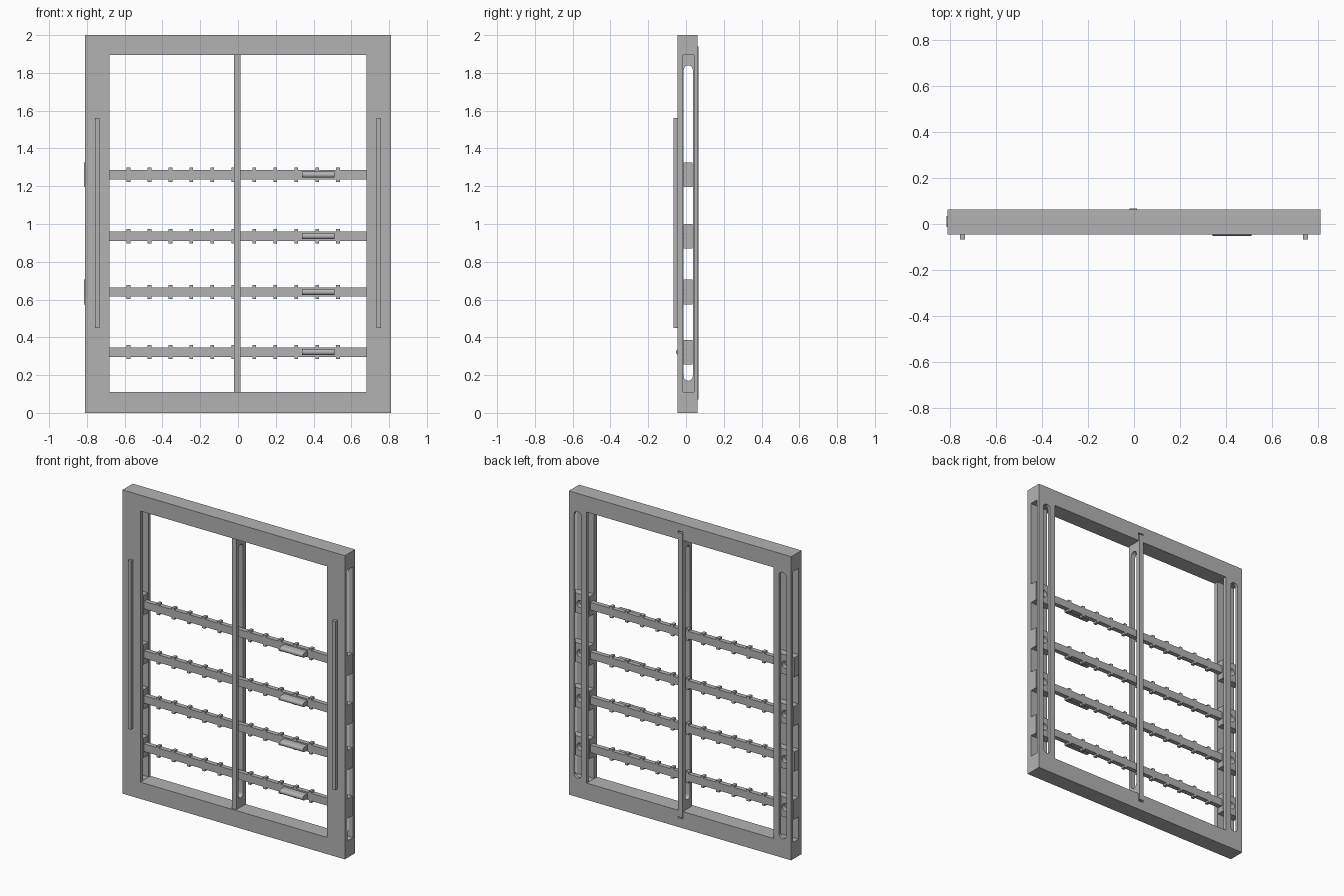
import bpy, bmesh, math

if "Cube" in bpy.data.objects:
    bpy.data.objects.remove(bpy.data.objects["Cube"])

grey = bpy.data.materials.new("plain_grey")
grey.diffuse_color = (0.45, 0.45, 0.45, 1)
grey.use_nodes = True
grey.node_tree.nodes["Principled BSDF"].inputs["Base Color"].default_value = grey.diffuse_color


def prism(name, profile, axis, a, b):
    """Extrude a closed 2D profile along x or y from a to b."""
    bm = bmesh.new()
    if axis == "x":
        verts = [bm.verts.new((a, u, v)) for u, v in profile]
        move = (b - a, 0, 0)
    else:
        verts = [bm.verts.new((u, a, v)) for u, v in profile]
        move = (0, b - a, 0)
    face = bm.faces.new(verts)
    ext = bmesh.ops.extrude_face_region(bm, geom=[face])
    bmesh.ops.translate(bm, vec=move,
                        verts=[g for g in ext["geom"] if isinstance(g, bmesh.types.BMVert)])
    bmesh.ops.recalc_face_normals(bm, faces=bm.faces)
    mesh = bpy.data.meshes.new(name)
    bm.to_mesh(mesh)
    bm.free()
    mesh.materials.append(grey)
    ob = bpy.data.objects.new(name, mesh)
    bpy.context.collection.objects.link(ob)
    return ob


def box(name, x0, x1, y0, y1, z0, z1):
    return prism(name, [(x0, z0), (x1, z0), (x1, z1), (x0, z1)], "y", y0, y1)


def capsule(cu, r, z0, z1, n=12):
    """Upright slot outline with round ends."""
    top = [(cu + r * math.cos(math.pi * i / n), z1 - r + r * math.sin(math.pi * i / n))
           for i in range(n + 1)]
    return top + [(2 * cu - u, z0 + z1 - v) for u, v in top]


def circle(cx, cz, r, n=24):
    return [(cx + r * math.cos(2 * math.pi * i / n), cz + r * math.sin(2 * math.pi * i / n))
            for i in range(n)]


def cut(ob, *cutters):
    bpy.context.view_layer.objects.active = ob
    for c in cutters:
        m = ob.modifiers.new("cut", "BOOLEAN")
        m.operation = "DIFFERENCE"
        m.solver = "EXACT"
        m.object = c
        bpy.ops.object.modifier_apply(modifier=m.name)
        bpy.data.objects.remove(c, do_unlink=True)


def smooth(ob):
    bpy.ops.object.select_all(action="DESELECT")
    ob.select_set(True)
    bpy.context.view_layer.objects.active = ob
    bpy.ops.object.shade_smooth_by_angle(angle=math.radians(30))


# Outer frame with its opening, open side channels, round-ended rear slots and strip recesses
frame = box("frame", -0.81, 0.81, -0.045, 0.062, 0, 2)
cut(frame, box("opening", -0.68, 0.68, -0.2, 0.2, 0.11, 1.895))
for s in (-1, 1):
    cut(frame,
        box("channel", s * 0.745 - 0.15, s * 0.745 + 0.15, -0.015, 0.042, 0.111, 1.894),
        prism("rear_slot", capsule(s * 0.747, 0.027, 0.125, 1.88), "y", 0.02, 0.2))
cut(frame, box("recess", -0.0225, 0.0145, 0.045, 0.2, 0.06, 1.95))
smooth(frame)

# Front grip strips
for s, side in ((-1, "left"), (1, "right")):
    box(side + "_grip_strip", s * 0.745 - 0.011, s * 0.745 + 0.011, -0.067, -0.044, 0.45, 1.56)

# Centre post with a long slot, and its rear strip seated in the rails
post = box("centre_post", -0.02, 0.012, -0.034, 0.058, 0.11, 1.895)
cut(post, prism("post_slot", capsule(0.012, 0.024, 0.17, 1.84), "x", -0.1, 0.1))
smooth(post)
box("rear_strip", -0.02, 0.012, 0.05, 0.067, 0.07, 1.94)

# Sliding cross bars
for i, z in enumerate((0.322, 0.64, 0.936, 1.261)):
    n = str(i + 1)
    box("cross_bar_" + n, -0.685, 0.685, -0.006, 0.024, z - 0.025, z + 0.025)
    # Small teeth above and below the bar
    for k in range(11):
        x = -0.58 + 0.111 * k
        for s in (-1, 1):
            box(f"tooth_{n}", x - 0.01, x + 0.01, -0.006, 0.024,
                z + s * 0.031 - 0.007, z + s * 0.031 + 0.007)
    # Rounded pull on the front
    nose = [(-0.038 - 0.015 * math.sin(math.pi * j / 10), z + 0.016 * math.cos(math.pi * j / 10))
            for j in range(11)]
    smooth(prism("pull_" + n, [(-0.004, z + 0.016)] + nose + [(-0.004, z - 0.016)],
                 "x", 0.34, 0.51))
    # Sliding end blocks with round bolt holes at the back
    for s, side in ((-1, "left"), (1, "right")):
        outer = 0.815 if s < 0 and i in (1, 3) else 0.809
        xs = sorted((s * 0.68, s * outer))
        block = box(f"{side}_block_{n}", xs[0], xs[1], -0.014, 0.035, z - 0.065, z + 0.065)
        cut(block, prism("bolt_hole", circle(s * 0.747, z, 0.024), "y", 0.005, 0.1))
        smooth(block)
